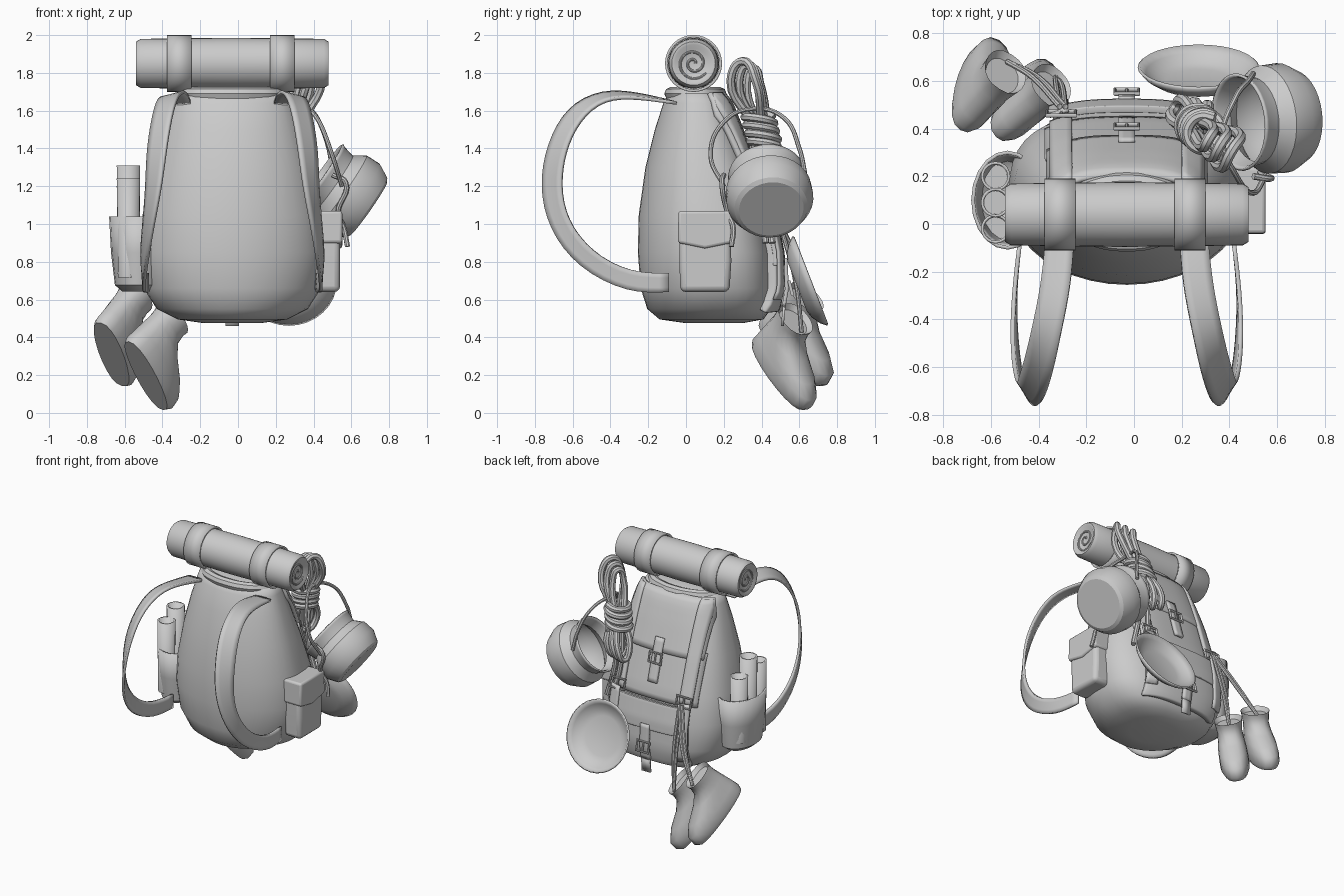
import bpy, bmesh, math
from mathutils import Vector as V

if "Cube" in bpy.data.objects:
    bpy.data.objects.remove(bpy.data.objects["Cube"])

CX = -0.03          # the pack is symmetric about this x
NF, NB = 2.0, 2.9   # superellipse exponents: round front, squarer back

def finish(ob, sub=0, thick=0, bevel=0, angle=40):
    if sub:
        m = ob.modifiers.new("sub", 'SUBSURF'); m.levels = m.render_levels = sub
        m.boundary_smooth = 'PRESERVE_CORNERS'
    if thick:
        m = ob.modifiers.new("thick", 'SOLIDIFY'); m.thickness = thick; m.offset = 0
    if bevel:
        m = ob.modifiers.new("bevel", 'BEVEL'); m.width = bevel; m.segments = 3
    bpy.ops.object.select_all(action='DESELECT')
    ob.select_set(True)
    bpy.context.view_layer.objects.active = ob
    bpy.ops.object.shade_smooth_by_angle(angle=math.radians(angle))
    return ob

def mesh(name, verts, faces, **kw):
    me = bpy.data.meshes.new(name)
    me.from_pydata([tuple(v) for v in verts], [], faces)
    bm = bmesh.new(); bm.from_mesh(me)
    bmesh.ops.recalc_face_normals(bm, faces=bm.faces)
    bm.to_mesh(me); bm.free()
    ob = bpy.data.objects.new(name, me)
    bpy.context.collection.objects.link(ob)
    return finish(ob, **kw)

def loft(name, rings, caps=(True, True), closed=True, **kw):
    n = len(rings[0])
    f = [(i*n+j, i*n+(j+1) % n, (i+1)*n+(j+1) % n, (i+1)*n+j)
         for i in range(len(rings)-1) for j in range(n if closed else n-1)]
    if caps[0]: f.append(tuple(range(n)))
    if caps[1]: f.append(tuple(range((len(rings)-1)*n, len(rings)*n)))
    return mesh(name, [v for r in rings for v in r], f, **kw)

def revolve(name, profile, origin, axis, sides=32, caps=(False, False), **kw):
    q = V(axis).to_track_quat('Z', 'Y')
    rings = [[V(origin) + q @ V((r*math.cos(2*math.pi*j/sides), r*math.sin(2*math.pi*j/sides), t))
              for j in range(sides)] for t, r in profile]
    return loft(name, rings, caps, **kw)

def tube(name, pts, r, cyclic=False, poly=False):
    cu = bpy.data.curves.new(name, 'CURVE')
    cu.dimensions = '3D'; cu.bevel_depth = r; cu.bevel_resolution = 2
    cu.use_fill_caps = True; cu.resolution_u = 6
    sp = cu.splines.new('POLY' if poly else 'BEZIER')
    arr = sp.points if poly else sp.bezier_points
    arr.add(len(pts)-1)
    for b, p in zip(arr, pts):
        if poly: b.co = (*p, 1)
        else:
            b.co = p; b.handle_left_type = b.handle_right_type = 'AUTO'
    sp.use_cyclic_u = cyclic
    ob = bpy.data.objects.new(name, cu)
    bpy.context.collection.objects.link(ob)
    bpy.ops.object.select_all(action='DESELECT')
    ob.select_set(True); bpy.context.view_layer.objects.active = ob
    bpy.ops.object.convert(target='MESH')
    return finish(bpy.context.object)

# Main bag: height, half width, front y, back y
LEVELS = [(.475, .15, 0, .30), (.495, .29, -.14, .41), (.55, .40, -.205, .45), (.66, .47, -.24, .47),
          (.85, .495, -.255, .46), (1.05, .475, -.25, .42), (1.3, .42, -.215, .345), (1.5, .365, -.165, .275),
          (1.64, .32, -.12, .22), (1.69, .30, -.09, .18), (1.71, .2, -.03, .12)]
def section(z):
    for p, q in zip(LEVELS, LEVELS[1:]):
        if z <= q[0]:
            k = max(0, (z-p[0])/(q[0]-p[0]))
            return [p[i]+(q[i]-p[i])*k for i in (1, 2, 3)]
    return LEVELS[-1][1:]
def back(x, z, off=0):
    a, yf, yb = section(z)
    x = max(-.97*a, min(.97*a, x-CX))
    return V((CX+x, (yf+yb)/2 + (yb-yf)/2*(1-abs(x/a)**NB)**(1/NB) + off, z))
def spow(c, n): return math.copysign(abs(c)**(2/n), c)
rings = []
for z, a, yf, yb in LEVELS:
    row = []
    for j in range(40):
        t = 2*math.pi*j/40
        n = NB if j < 20 else NF
        row.append((CX+a*spow(math.cos(t), n), (yf+yb)/2+(yb-yf)/2*spow(math.sin(t), n), z))
    rings.append(row)
loft("bag_body", rings, angle=60)
tube("bag_collar", [(CX+.25*math.cos(t), .05+.13*math.sin(t), 1.69) for t in
                    [math.pi*j/6 for j in range(12)]], .035, True)

# Panels, pockets and straps that follow the back of the bag
def panel(name, x0, x1, z0, z1, off, thick, bevel=0, nx=14, nz=10):
    rows = [[back(x0+(x1-x0)*i/nx, z0+(z1-z0)*k/nz, off-thick/2) for i in range(nx+1)] for k in range(nz+1)]
    return loft(name, rings=rows, caps=(False, False), closed=False, thick=thick, bevel=bevel)
def buckle(name, x, z, off, w=.05, h=.035):
    pts = [back(x, z, off)+V((sx*w, -sz*h*.25, sz*h)) for sx, sz in ((-1, -1), (1, -1), (1, 1), (-1, 1))]
    tube(name+"_frame", pts, .009, True, True)
    tube(name+"_prong", [(pts[0]+pts[1])/2, (pts[2]+pts[3])/2], .007, poly=True)

panel("top_flap", CX-.33, CX+.33, 1.3, 1.69, .03, .03)
panel("middle_flap", CX-.34, CX+.34, .98, 1.34, .018, .025)
panel("back_pocket", CX-.30, CX+.30, .54, .97, .05, .06, .015)
panel("back_pocket_flap", CX-.31, CX+.31, .78, .98, .062, .03, .005)
panel("middle_strap", CX-.035, CX+.035, 1.1, 1.4, .045, .02, nx=3)
buckle("middle_buckle", CX, 1.27, .055)
panel("lower_strap", CX-.035, CX+.035, .56, .82, .075, .02, nx=3)
buckle("lower_buckle", CX, .66, .085)
mesh("lower_strap_tail", [(CX-.035, .52, .57), (CX+.035, .52, .57), (CX+.035, .51, .46), (CX-.035, .51, .46)],
     [(0, 1, 2, 3)], thick=.015)
for side, s in (("left", -1), ("right", 1)):
    panel(side+"_back_strap", CX+s*.275-.045, CX+s*.275+.045, 1.0, 1.69, .045, .02, nx=4, nz=20)
    panel(side+"_back_strap_tail", CX+s*.285-.04, CX+s*.285+.04, .60, 1.02, .075, .015, nx=4)
    buckle(side+"_back_buckle", CX+s*.275, 1.03, .065, .06)

# Shoulder straps: centre line point and half width vector
STRAP = [((-.31, -.05, 1.64), (.06, 0, 0)), ((-.325, -.25, 1.68), (.062, 0, .01)),
         ((-.365, -.44, 1.69), (.06, -.005, .02)), ((-.40, -.6, 1.585), (.055, -.03, .035)),
         ((-.43, -.69, 1.4), (.05, -.045, .018)), ((-.445, -.72, 1.2), (.038, -.052, 0)),
         ((-.475, -.68, 1.0), (.022, -.047, -.022)), ((-.50, -.54, .81), (.012, -.035, -.042)),
         ((-.505, -.3, .685), (0, -.005, -.055)), ((-.48, -.09, .69), (0, 0, -.05))]
for side in ("left", "right"):
    rows = [[V(p)-V(w), V(p)+V(w)] for p, w in STRAP]
    if side == "right":
        rows = [[V((2*CX-v.x, v.y, v.z)) for v in r] for r in rows]
    loft(side+"_shoulder_strap", rows, (False, False), False, sub=2, thick=.018)

# Bedroll with bands and rolled ends
revolve("bedroll", [(.015, .08), (0, .1), (0, .115), (.025, .13), (.25, .133), (.5, .136),
                    (.77, .133), (.995, .13), (1.02, .115), (1.02, .1), (1.005, .08)],
        (-.54, .04, 1.85), (1, 0, 0), caps=(True, True))
for side, x in (("left", -.375), ("right", .17)):
    revolve(side+"_bedroll_band", [(0, .144), (.13, .144)], (x, .04, 1.85), (1, 0, 0), thick=.014)
    tube(side+"_roll_spiral", [(-.525 if side == "left" else .465, .04+(.01+.0045*i)*math.cos(i*.7),
                                1.85+(.01+.0045*i)*math.sin(i*.7)) for i in range(18)], .007)

# Right side pocket with pointed flap
def prism(name, yz, x0, x1, bevel):
    loft(name, [[(x, y, z) for y, z in yz] for x in (x0, x1)], bevel=bevel)
prism("right_pocket", [(-.03, .64), (.23, .64), (.24, .8), (.235, 1.04), (-.035, 1.04), (-.035, .8)], .40, .54, .03)
prism("right_pocket_flap", [(-.043, .9), (.1, .87), (.247, .9), (.24, 1.07), (-.04, 1.07)], .40, .552, .015)

# Left side pocket holding three rolled tubes
loft("left_pocket", [[(-.53+rx*math.cos(t), .1+ry*math.sin(t), z) for t in [2*math.pi*j/20 for j in range(20)]]
     for z, rx, ry in ((.65, .08, .13), (.68, .115, .17), (.85, .135, .19), (1.04, .145, .2))],
     (True, False), thick=.015)
for i, (y, top) in enumerate(((.20, 1.2), (.09, 1.31), (-.02, 1.24))):
    revolve("rolled_tube_%d" % (i+1), [(0, .052), (top-.72, .056)], (-.58, y, .72), (0, 0, 1), 20,
            (True, False), thick=.012)

# Hanging boots: stacked rings from sole to opening
BOOT = [(0, -.01, .47, .085), (.03, -.02, .49, .1), (.09, -.015, .48, .1), (.14, -.01, .41, .098),
        (.19, -.005, .29, .09), (.24, .0, .22, .085), (.29, .0, .205, .092), (.32, -.005, .21, .097)]
def boot(name, heel, toe, opening):
    heel = V(heel)
    f = (V(toe)-heel).normalized()
    u = V(opening)-heel; u = (u-f*u.dot(f)).normalized()
    s = f.cross(u)
    rows = [[heel + u*h + f*((b+e)/2+(e-b)/2*math.cos(t)) + s*w*math.copysign(abs(math.sin(t))**.8, math.sin(t))
             for t in [2*math.pi*j/20 for j in range(20)]] for h, b, e, w in BOOT]
    mid = heel + u*.29 + f*.10
    rows.append([mid+(v-heel-u*.32-f*.10)*.8 for v in rows[-1]])
    loft(name, rows, angle=50)
    return heel + u*.30 + f*.18
knot = back(CX-.27, 1.02, .09)
for n, (h, t, o) in enumerate((((-.725, .40, .47), (-.63, .67, .19), (-.585, .54, .67)),
                               ((-.575, .37, .37), (-.385, .64, -.01), (-.39, .52, .58)))):
    e = boot("boot_%d" % (n+1), h, t, o)
    for k in (-.012, .012):
        tube("boot_lace", [knot+V((k, 0, 0)), knot.lerp(e, .5)+V((k, .03, -.04)), e], .012)

# Cooking pot with wire handle
AX = V((.815, .08, -.57))
revolve("cooking_pot", [(-.29, .20), (-.275, .192), (-.21, .178), (-.17, .205), (-.15, .222), (-.07, .225),
                        (0, .19), (.012, .17)], (.675, .45, 1.09), AX, 32, (False, True), thick=.012, angle=30)
tube("pot_handle", [(.55, .2, 1.2), (.5, .13, 1.36), (.43, .2, 1.54), (.37, .36, 1.61), (.42, .52, 1.56),
                    (.48, .6, 1.4), (.5, .63, 1.27)], .012)
tube("pot_tie", [(.5, .2, 1.26), (.57, .19, 1.22), (.53, .22, 1.06), (.56, .25, .98), (.58, .24, .88)], .014)

# Dish leaning against the back
revolve("dish", [(-.072, .14), (-.06, .18), (-.03, .225), (0, .25)],
        (.27, .66, .70), (0, .93, .36), 32, (True, False), thick=.012, angle=60)

# Coiled rope with wrapped middle
A, W, B = V((.36, .33, 1.80)), V((.28, .40, 1.50)), V((.22, .46, 1.24))
L, D = V((.5, .85, 0)).normalized(), V((.85, -.5, .15)).normalized()
for i in range(3):
    w, d, h = .04+.018*i, D*(.055*i-.055), V((0, 0, .012*i))
    tube("rope_loop_%d" % (i+1), [A+h+d+V((0, 0, .03)), A-V((0, 0, .05))+L*w+d, W+L*.03+d*.6,
         B+L*w+d+V((0, 0, .06)), B-h+d, B-L*w+d+V((0, 0, .06)), W-L*.03+d*.6,
         A-V((0, 0, .05))-L*w+d], .023, True)
ax = (A-B).normalized()
tube("rope_wrap", [W+ax*(.18*i/32-.09)+L*.075*math.cos(i*math.pi/4)+D*.075*math.sin(i*math.pi/4)
                   for i in range(33)], .023)
for k in (-.03, .03):
    tube("rope_tail", [W+L*k, back(.27+k, 1.15, .07), back(.33+k, .9, .05)], .018)
